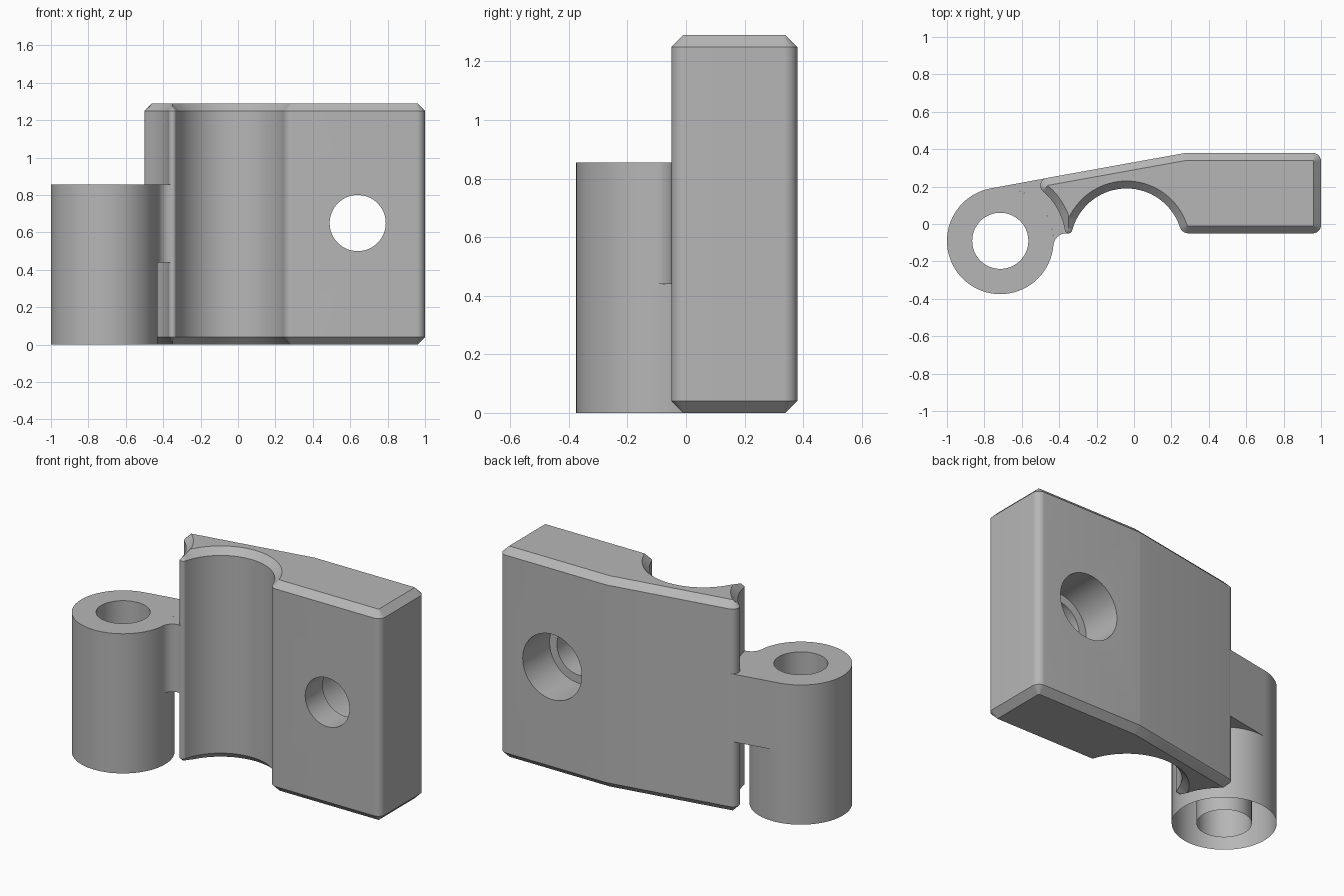
import bpy, bmesh, math
from mathutils import Vector

if "Cube" in bpy.data.objects:
    bpy.data.objects.remove(bpy.data.objects["Cube"], do_unlink=True)

grey = bpy.data.materials.new("plain grey")
grey.use_nodes = True
grey.diffuse_color = (0.47, 0.47, 0.47, 1)
grey.node_tree.nodes["Principled BSDF"].inputs["Base Color"].default_value = (0.47, 0.47, 0.47, 1)

HEIGHT, CHAMFER = 1.29, 0.04
PIN = Vector((-0.715, -0.09))     # hinge axis
BORE = Vector((-0.04, -0.11))     # axis of the front channel
BARREL_R, BARREL_TOP, ARM_BOTTOM = 0.285, 0.855, 0.44


def arc(center, radius, start, end, steps=None):
    """Points and radial directions along an arc, angles in degrees."""
    steps = steps or max(1, round(abs(end - start) / 5 - 0.6))
    result = []
    for i in range(steps + 1):
        a = math.radians(start + (end - start) * i / steps)
        radial = Vector((math.cos(a), math.sin(a)))
        result.append((Vector(center) + radial * radius, radial))
    return result


def finish(bm, name, recalc=True):
    if recalc:
        bmesh.ops.recalc_face_normals(bm, faces=bm.faces[:])
    mesh = bpy.data.meshes.new(name)
    bm.to_mesh(mesh)
    bm.free()
    obj = bpy.data.objects.new(name, mesh)
    bpy.context.collection.objects.link(obj)
    mesh.materials.append(grey)
    return obj


def activate(obj):
    bpy.ops.object.select_all(action='DESELECT')
    obj.select_set(True)
    bpy.context.view_layer.objects.active = obj


def smooth(obj):
    activate(obj)
    bpy.ops.object.shade_smooth_by_angle(angle=math.radians(20))


def bridge(bm, a, b):
    for i in range(len(a)):
        j = (i + 1) % len(a)
        bm.faces.new((a[i], a[j], b[j], b[i]))


def ring(bm, points, z):
    return [bm.verts.new((p.x, p.y, z)) for p in points]


# Block outline: (outer point, inset point, chamfer depth)
outline = []


def add_arc(center, radius, start, end, convex=True, depth=CHAMFER):
    for p, radial in arc(center, radius, start, end):
        outline.append((p, p + radial * (-depth if convex else depth), depth))


RIDGE_TOP, TIP = Vector((-0.35, 0.04)), Vector((-0.35, -0.03))
TIP_R, RIDGE_STEPS = 0.02, 4


def add_ridge(center, radius, start, end, toward_tip):
    """Thin lip, where the two chamfers meet in a falling ridge."""
    for i, (p, _) in enumerate(arc(center, radius, start, end, RIDGE_STEPS)):
        t = i / RIDGE_STEPS if toward_tip else 1 - i / RIDGE_STEPS
        outline.append((p, RIDGE_TOP.lerp(TIP, t), CHAMFER + (TIP_R - CHAMFER) * t))


add_arc((0.955, -0.005), 0.045, -90, 0)
add_arc((0.955, 0.335), 0.045, 0, 90)
add_arc((0.28, 0.33), 0.05, 90, 100.2)
add_arc((-0.461, 0.2065), 0.04, 100.2, 229.4)
add_arc(PIN, 0.35, 49.4, 22, convex=False)
add_ridge(PIN, 0.35, 22, 9.3, True)
add_arc(TIP, TIP_R, 189.3, 345.5, depth=TIP_R)
add_ridge(BORE, 0.30, 165.5, 152, False)
add_arc(BORE, 0.30, 152, 18.3, convex=False)
add_arc((0.292, 0), 0.05, 198.3, 270)

# Chamfered block
bm = bmesh.new()
outer = [o[0] for o in outline]
top_outer = ring(bm, outer, HEIGHT - CHAMFER)
low_outer = ring(bm, outer, CHAMFER)
bridge(bm, low_outer, top_outer)
for edge_ring, base, sign in ((top_outer, HEIGHT - CHAMFER, 1), (low_outer, CHAMFER, -1)):
    inner = [bm.verts.new((q.x, q.y, base + sign * d)) for _, q, d in outline]
    bridge(bm, edge_ring, inner)
    bm.faces.new([v for v, o in zip(inner, outline) if abs(o[2] - CHAMFER) < 1e-6])
bmesh.ops.remove_doubles(bm, verts=bm.verts[:], dist=0.0004)
block = finish(bm, "clamp_block")

# Screw hole with a wider counterbore at the back
for radius, y0, y1 in ((0.15, -0.2, 0.6), (0.20, 0.12, 0.6)):
    bm = bmesh.new()
    bmesh.ops.create_cone(bm, cap_ends=True, segments=64, radius1=radius,
                          radius2=radius, depth=y1 - y0)
    cutter = finish(bm, "hole_cutter")
    cutter.rotation_euler.x = math.pi / 2
    cutter.location = (0.64, (y0 + y1) / 2, 0.65)
    cutter.hide_render = True
    bpy.context.view_layer.update()
    cut = block.modifiers.new("hole", 'BOOLEAN')
    cut.operation = 'DIFFERENCE'
    cut.solver = 'EXACT'
    cut.object = cutter
    activate(block)
    bpy.ops.object.modifier_apply(modifier=cut.name)
    bpy.data.objects.remove(cutter, do_unlink=True)
smooth(block)

# Hinge barrel: tube walls with a flat top, open underneath
bm = bmesh.new()
outside = [p for p, _ in arc(PIN, BARREL_R, 0, 360, 72)][:-1]
inside = [p for p, _ in arc(PIN, 0.15, 0, 360, 72)][:-1]
rings = [ring(bm, outside, 0), ring(bm, outside, BARREL_TOP),
         ring(bm, inside, BARREL_TOP), ring(bm, inside, 0)]
for a, b in zip(rings, rings[1:]):
    bridge(bm, a, b)
smooth(finish(bm, "hinge_barrel", recalc=False))

# Arm joining the barrel to the block
shape = [Vector((-0.467, 0.2455))]
shape += [p for p, _ in arc(PIN, BARREL_R, 100.2, -4.8)]
shape += [p for p, _ in arc((-0.361, -0.12), 0.07, 175.2, 90)][1:]
shape += [Vector(p) for p in ((-0.35, -0.05), (-0.35, -0.03), (-0.36, 0.1), (-0.43, 0.2))]
bm = bmesh.new()
low, high = ring(bm, shape, ARM_BOTTOM), ring(bm, shape, BARREL_TOP)
bridge(bm, low, high)
bm.faces.new(high)
bm.faces.new(low[::-1])
smooth(finish(bm, "hinge_arm"))
